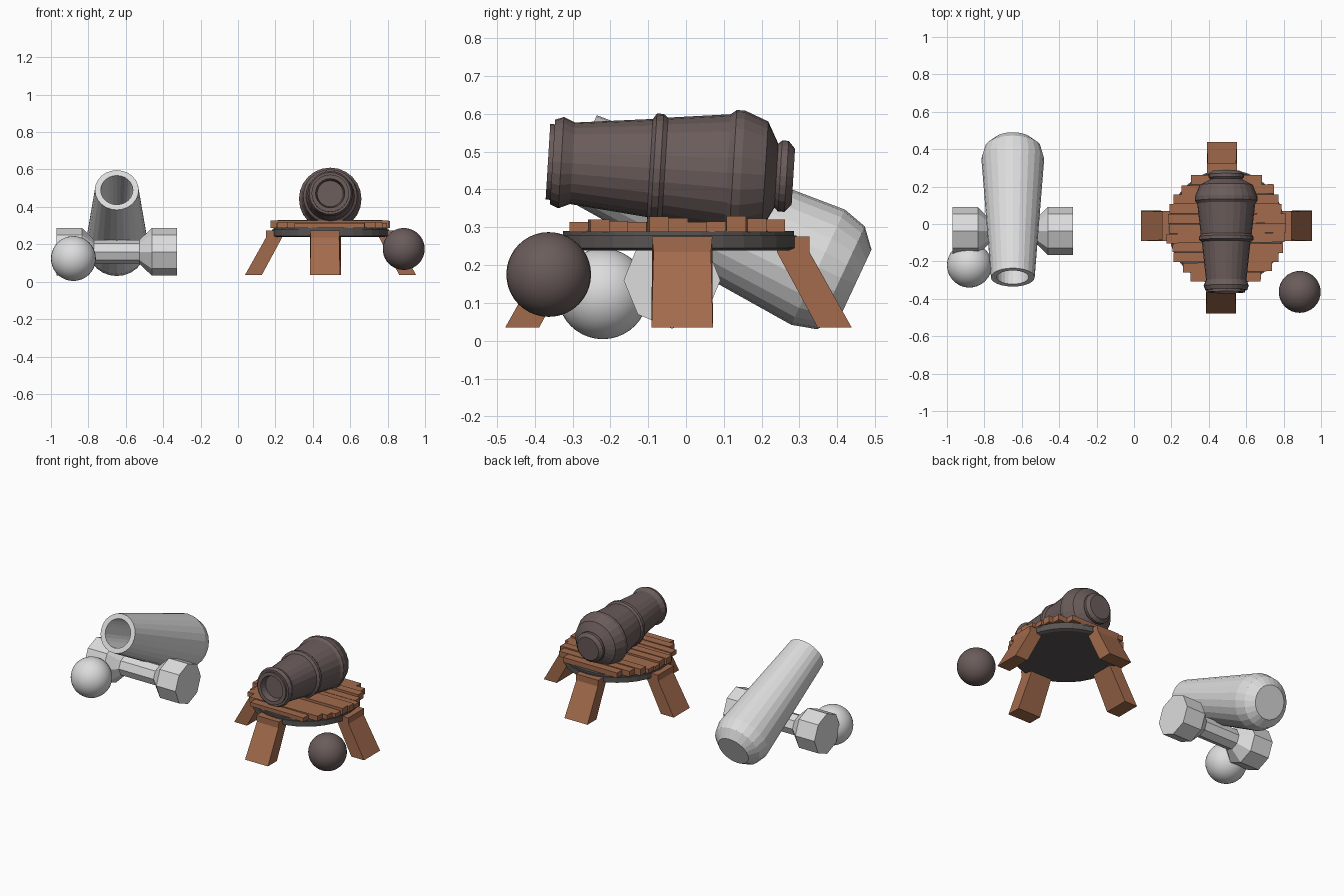
import bpy, bmesh, math, random
from mathutils import Matrix, Vector

if "Cube" in bpy.data.objects:
    bpy.data.objects.remove(bpy.data.objects["Cube"])
random.seed(4)


def material(name, rgb):
    m = bpy.data.materials.new(name)
    m.use_nodes = True
    m.diffuse_color = (*rgb, 1)
    m.node_tree.nodes["Principled BSDF"].inputs["Base Color"].default_value = (*rgb, 1)
    return m


IRON = material("dark_iron", (0.145, 0.108, 0.104))
BAND = material("grey_iron", (0.10, 0.088, 0.088))
WOOD = material("brown_wood", (0.36, 0.145, 0.072))
PALE = material("pale_metal", (0.72, 0.72, 0.72))


def finish(name, bm, mat, matrix=Matrix()):
    bmesh.ops.recalc_face_normals(bm, faces=bm.faces)
    me = bpy.data.meshes.new(name)
    bm.to_mesh(me)
    bm.free()
    me.materials.append(mat)
    ob = bpy.data.objects.new(name, me)
    ob.matrix_world = matrix
    bpy.context.collection.objects.link(ob)
    return ob


def turned(name, profile, sides, mat, matrix):
    """Surface of revolution about local y from (distance, radius) pairs, capped at both ends."""
    bm = bmesh.new()
    rings = []
    for d, r in profile:
        angles = [math.tau * i / sides for i in range(sides)]
        rings.append([bm.verts.new((r * math.cos(a), d, r * math.sin(a))) for a in angles])
    for a, b in zip(rings, rings[1:]):
        for i in range(sides):
            j = (i + 1) % sides
            bm.faces.new((a[i], a[j], b[j], b[i]))
    bm.faces.new(rings[0])
    bm.faces.new(rings[-1])
    return finish(name, bm, mat, matrix)


def ball(name, centre, radius, mat):
    bm = bmesh.new()
    bmesh.ops.create_uvsphere(bm, u_segments=32, v_segments=20, radius=radius)
    for f in bm.faces:
        f.smooth = True
    finish(name, bm, mat, Matrix.Translation(centre))


def pitched(x, y, z, degrees):
    return Matrix.Translation((x, y, z)) @ Matrix.Rotation(-math.radians(degrees), 4, 'X')


# Mounted barrel with raised bands and a rear knob
barrel = [(0.04, 0.07), (0, 0.078), (0, 0.1), (0.012, 0.1), (0.012, 0.112),
          (0.035, 0.121), (0.065, 0.108), (0.27, 0.13), (0.28, 0.145), (0.298, 0.145),
          (0.31, 0.136), (0.475, 0.155), (0.49, 0.167), (0.512, 0.167),
          (0.575, 0.142), (0.605, 0.085), (0.615, 0.094), (0.632, 0.094), (0.65, 0.074)]
turned("mounted_barrel", barrel, 24, IRON, pitched(0.493, -0.365, 0.473, 3.5))

# Round platform base
CX, CY = 0.495, -0.02
base = [(0.238, 0.295), (0.245, 0.312), (0.278, 0.312), (0.278, 0.305), (0.29, 0.305)]
turned("platform_base", base, 32, BAND,
       Matrix.Translation((CX, CY, 0)) @ Matrix.Rotation(math.pi / 2, 4, 'X'))

# Deck planks, cut to follow the circle
PLANKS = 11
pitch = 0.57 / PLANKS
for i in range(PLANKS):
    off = -0.285 + pitch * (i + 0.5)
    half = math.sqrt(0.325 ** 2 - off ** 2) * random.uniform(0.95, 0.99)
    top = random.uniform(0.312, 0.332)
    bm = bmesh.new()
    bmesh.ops.create_cube(bm, size=1)
    bmesh.ops.scale(bm, verts=bm.verts, vec=(2 * half, pitch * 0.98, top - 0.288))
    spin = Matrix.Rotation(math.radians(random.uniform(-1, 1)), 4, 'Z')
    where = (CX + random.uniform(-0.008, 0.008), CY - 0.003 + off, (top + 0.288) / 2)
    finish(f"deck_plank_{i + 1}", bm, WOOD, Matrix.Translation(where) @ spin)


# Splayed legs with an upright block at the top; each point is (reach, height, half width)
LEG = [(0.458, 0.035, 0.081), (0.368, 0.035, 0.081), (0.26, 0.235, 0.074),
       (0.26, 0.275, 0.08), (0.346, 0.275, 0.08), (0.346, 0.235, 0.076)]
for name, turn, dx, dy in (("left", 0, 0, 0.01), ("back", 90, -0.025, 0),
                           ("right", 180, 0, 0.01), ("front", 270, -0.03, 0)):
    bm = bmesh.new()
    near, far = [[bm.verts.new((r, s * w, z)) for r, z, w in LEG] for s in (-1, 1)]
    bm.faces.new(near)
    bm.faces.new(far)
    for i in range(len(LEG)):
        j = (i + 1) % len(LEG)
        bm.faces.new((near[i], near[j], far[j], far[i]))
    finish(name + "_leg", bm, WOOD, Matrix.Translation((CX + dx, CY + dy, 0))
           @ Matrix.Rotation(math.radians(turn), 4, 'Z'))

# Pale tapered barrel, tilted upward
tube = [(0.4, 0.07), (0, 0.086), (0, 0.117), (0.70, 0.168), (0.766, 0.15), (0.808, 0.102)]
turned("pale_barrel", tube, 24, PALE, pitched(-0.648, -0.285, 0.49, 25))

# Pale axle with flared eight-sided ends
axle = [(-0.322, 0.128), (-0.187, 0.128), (-0.122, 0.064)]
axle += [(-d, r) for d, r in reversed(axle)]
turned("pale_axle", axle, 8, PALE,
       Matrix.Translation((-0.648, -0.037, 0.16)) @ Matrix.Rotation(-math.pi / 2, 4, 'Z'))

# Loose round shot
ball("dark_shot", Vector((0.886, -0.363, 0.175)), 0.112, IRON)
ball("pale_shot", Vector((-0.88, -0.22, 0.124)), 0.12, PALE)
